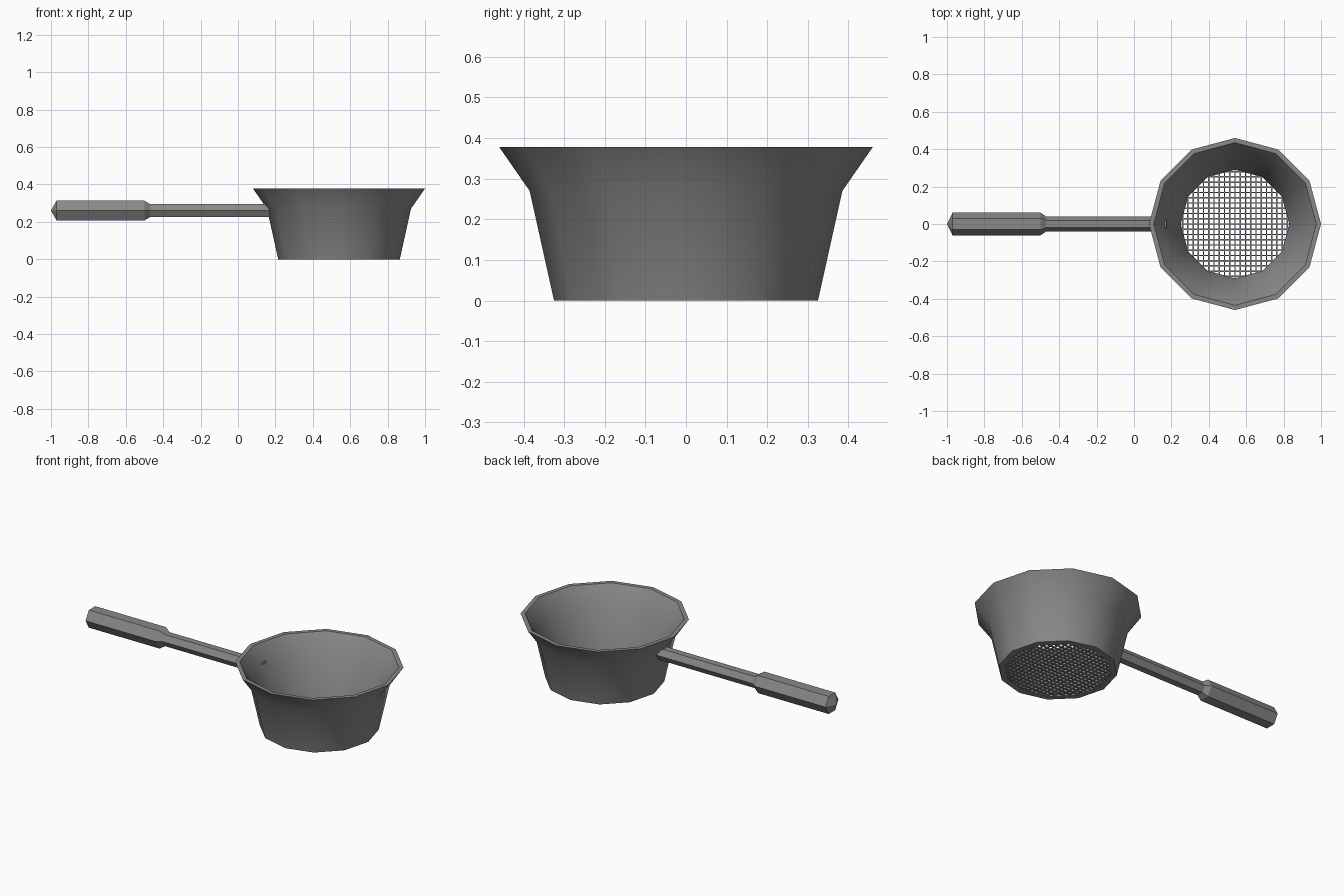
import bpy, bmesh, math
from mathutils import Matrix, Vector

if "Cube" in bpy.data.objects:
    bpy.data.objects.remove(bpy.data.objects["Cube"])

BOWL_X = 0.54
HANDLE_Z = 0.26

steel = bpy.data.materials.new("grey steel")
steel.use_nodes = True
GREY = (0.25, 0.25, 0.25, 1)
steel.diffuse_color = GREY
steel.node_tree.nodes["Principled BSDF"].inputs["Base Color"].default_value = GREY


def finish(bm, name, smooth=False):
    bmesh.ops.recalc_face_normals(bm, faces=bm.faces)
    mesh = bpy.data.meshes.new(name)
    bm.to_mesh(mesh)
    bm.free()
    mesh.materials.append(steel)
    obj = bpy.data.objects.new(name, mesh)
    bpy.context.collection.objects.link(obj)
    if smooth:
        bpy.ops.object.select_all(action='DESELECT')
        obj.select_set(True)
        bpy.context.view_layer.objects.active = obj
        bpy.ops.object.shade_smooth_by_angle(angle=math.radians(31))
    return obj


def lathe(profile, sides, closed):
    """Rings of (radius, height) around z; closed joins last ring to first."""
    bm = bmesh.new()
    rings = []
    for r, h in profile:
        if r == 0:
            rings.append([bm.verts.new((0, 0, h))] * sides)
        else:
            angles = [math.tau * i / sides for i in range(sides)]
            rings.append([bm.verts.new((r * math.cos(a), r * math.sin(a), h)) for a in angles])
    pairs = list(zip(rings, rings[1:]))
    if closed:
        pairs.append((rings[-1], rings[0]))
    for low, high in pairs:
        for i in range(sides):
            j = (i + 1) % sides
            corners = dict.fromkeys([low[i], low[j], high[j], high[i]])
            bm.faces.new(list(corners))
    return bm


# Flared twelve-sided bowl wall, open top and bottom
wall = [(0.325, 0), (0.385, 0.27), (0.46, 0.378), (0.435, 0.378), (0.357, 0.265), (0.29, 0)]
bm = lathe(wall, 12, True)
bmesh.ops.translate(bm, verts=bm.verts, vec=(BOWL_X, 0, 0))
finish(bm, "bowl", smooth=True)

# Hexagonal handle: pointed butt, thick grip, shoulder and thin shaft
handle = [(0, -1), (0.061, -0.97), (0.061, -0.5), (0.04, -0.47), (0.04, 0.175), (0, 0.175)]
bm = lathe(handle, 6, False)
turn = Matrix.Rotation(math.radians(90), 4, 'Y') @ Matrix.Rotation(math.radians(90), 4, 'Z')
bmesh.ops.transform(bm, matrix=Matrix.Translation((0, 0, HANDLE_Z)) @ turn, verts=bm.verts)
finish(bm, "handle")

# Wire mesh across the bottom of the bowl
REACH, SPACING, WIRE = 0.3, 0.028, 0.007
bm = bmesh.new()
for k in range(-10, 11):
    offset = k * SPACING
    length = 2 * math.sqrt(REACH ** 2 - offset ** 2)
    for along_x in (True, False):
        place = Vector((BOWL_X, offset, 0.006)) if along_x else Vector((BOWL_X + offset, 0, 0.006))
        size = (length, WIRE, WIRE, 1) if along_x else (WIRE, length, WIRE, 1)
        bmesh.ops.create_cube(bm, size=1, matrix=Matrix.Translation(place) @ Matrix.Diagonal(size))
finish(bm, "strainer_mesh")
